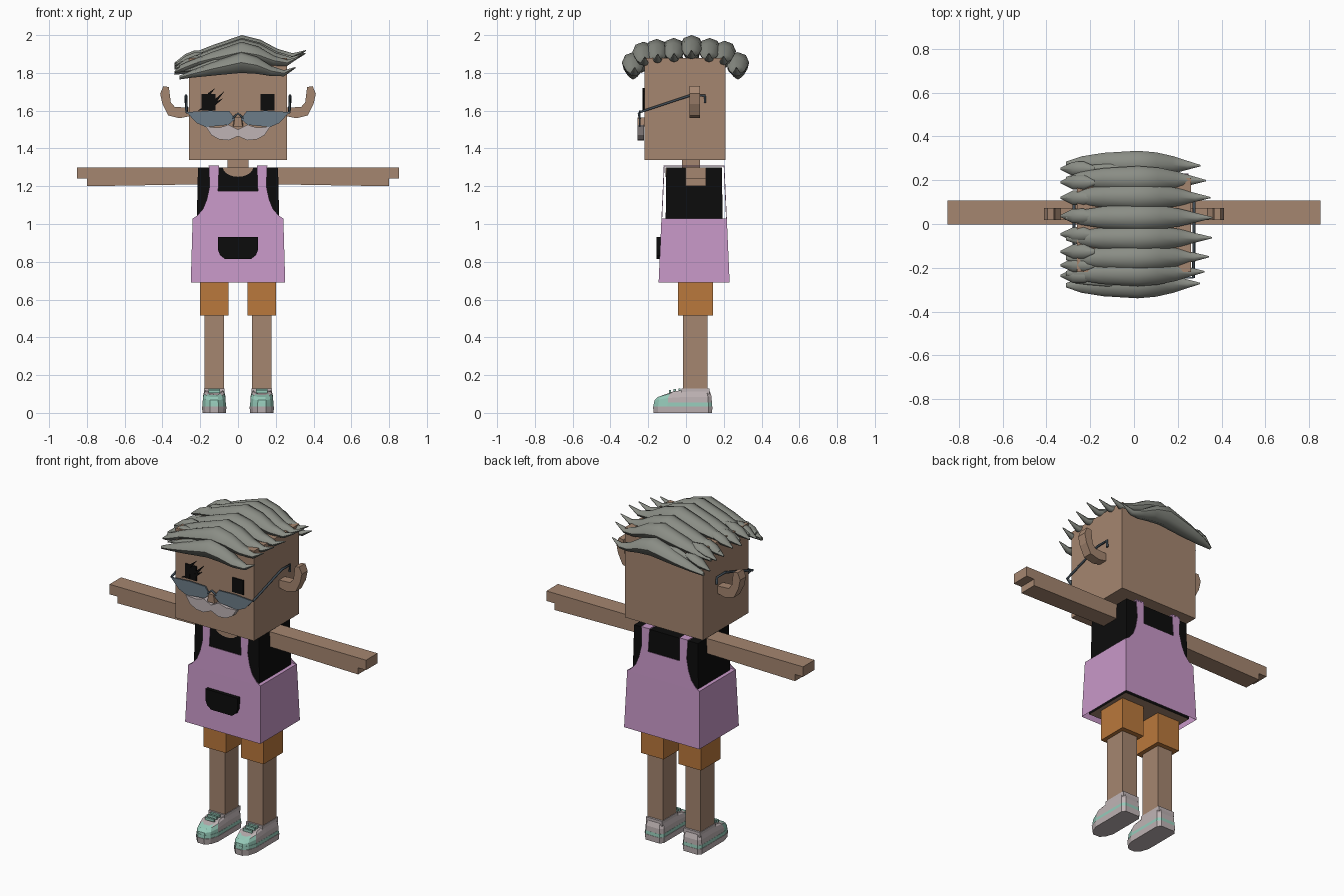
import bpy, bmesh, math
from mathutils import Vector

if "Cube" in bpy.data.objects:
    bpy.data.objects.remove(bpy.data.objects["Cube"], do_unlink=True)


def material(name, hexcode):
    srgb = [int(hexcode[i:i + 2], 16) / 255 for i in (0, 2, 4)]
    col = [c / 12.92 if c < 0.04 else ((c + 0.055) / 1.055) ** 2.4 for c in srgb] + [1]
    m = bpy.data.materials.new(name)
    m.use_nodes = True
    m.diffuse_color = col
    m.node_tree.nodes["Principled BSDF"].inputs["Base Color"].default_value = col
    return m


skin = material("skin", "A58670")
black = material("black", "0C0C0C")
lilac = material("lilac", "C898C8")
orange = material("orange", "BA783C")
grey_hair = material("grey hair", "8A8D85")
pale = material("pale grey", "BFB4B5")
teal = material("teal", "96CBBA")
glass = material("blue grey lens", "6C7C88")
frame = material("dark frame", "404B54")


def loft(name, rings, mats, rule=None, smooth=False):
    """Skin a list of equal rings and cap both ends."""
    bm = bmesh.new()
    vs = [[bm.verts.new(p) for p in r] for r in rings]
    n = len(rings[0])
    for a, b in zip(vs, vs[1:]):
        for i in range(n):
            j = (i + 1) % n
            bm.faces.new((a[i], a[j], b[j], b[i]))
    bm.faces.new(vs[0])
    bm.faces.new(vs[-1])
    bmesh.ops.recalc_face_normals(bm, faces=bm.faces)
    if rule:
        for f in bm.faces:
            f.material_index = rule(f)
    me = bpy.data.meshes.new(name)
    bm.to_mesh(me)
    bm.free()
    ob = bpy.data.objects.new(name, me)
    bpy.context.collection.objects.link(ob)
    for m in mats if isinstance(mats, list) else [mats]:
        me.materials.append(m)
    if smooth:
        bpy.ops.object.select_all(action='DESELECT')
        ob.select_set(True)
        bpy.context.view_layer.objects.active = ob
        bpy.ops.object.shade_smooth_by_angle(angle=math.radians(50))
    return ob


def rect(x0, x1, y0, y1, z):
    return [(x0, y0, z), (x1, y0, z), (x1, y1, z), (x0, y1, z)]


def box(name, x, y, z, mat):
    return loft(name, [rect(*x, *y, h) for h in z], mat)


def panel(name, pts, y0, y1, mat, slope=0.0, z0=0.0):
    """Extrude an x-z outline along y, optionally leaning with height."""
    return loft(name, [[(x, y + slope * (z - z0), z) for x, z in pts] for y in (y0, y1)], mat)


def mirrored(pts):
    return pts + [(-x, z) for x, z in reversed(pts) if x != 0]


def wire(name, pts, radius, mat):
    cu = bpy.data.curves.new(name, 'CURVE')
    cu.dimensions = '3D'
    cu.bevel_depth, cu.bevel_resolution, cu.use_fill_caps = radius, 1, True
    sp = cu.splines.new('POLY')
    sp.points.add(len(pts) - 1)
    for p, co in zip(sp.points, pts):
        p.co = (*co, 1)
    cu.materials.append(mat)
    bpy.context.collection.objects.link(bpy.data.objects.new(name, cu))


# Head, neck and torso
MID = 0.043
box("head", (-0.26, 0.26), (-0.22, 0.21), (1.34, 1.88), skin)
box("neck", (-0.055, 0.055), (-0.02, 0.075), (1.28, 1.36), skin)
loft("torso", [rect(-0.225, 0.225, MID - 0.155, MID + 0.155, 0.7),
               rect(-0.212, 0.212, MID - 0.147, MID + 0.147, 1.3)],
     [black, skin], lambda f: int(f.normal.z < -0.9))
neckline = [(0.08 * math.cos(a), 1.3 + 0.05 * math.sin(a))
            for a in [math.pi * (1 + i / 10) for i in range(11)]]
panel("neckline", neckline, -0.109, -0.1, skin)

# Apron: flared skirt with an open hem, bibs, straps and pocket
skirt = loft("apron_skirt", [rect(-0.25, 0.25, MID - 0.188, MID + 0.188, 0.69),
                             rect(-0.24, 0.24, MID - 0.173, MID + 0.173, 1.03)], lilac)
bm = bmesh.new()
bm.from_mesh(skirt.data)
bmesh.ops.delete(bm, geom=[f for f in bm.faces if f.normal.z < -0.9], context='FACES_ONLY')
bm.to_mesh(skirt.data)
bm.free()
bib = mirrored([(0.105, 1.175), (0.1, 1.31), (0.155, 1.31), (0.15, 1.2),
                (0.165, 1.13), (0.185, 1.08), (0.215, 1.045), (0.238, 1.03)])
panel("front_bib", bib, MID - 0.173, MID - 0.169, lilac, 0.045, 1.03)
panel("back_bib", bib, MID + 0.173, MID + 0.169, lilac, -0.045, 1.03)
pocket = mirrored([(0.107, 0.93), (0.107, 0.865), (0.095, 0.835), (0.07, 0.815)])
panel("apron_pocket", pocket, -0.157, -0.12, black)

# Eyes with lashes on one side
for side, s in (("right", -1), ("left", 1)):
    box(side + "_eye", sorted((s * 0.12, s * 0.193)), (-0.226, -0.218), (1.6, 1.687), black)
for root, tip in (((-0.12, 1.65), (-0.07, 1.705)), ((-0.13, 1.63), (-0.08, 1.665)),
                  ((-0.16, 1.62), (-0.215, 1.6)), ((-0.16, 1.68), (-0.12, 1.72))):
    panel("eyelash", [(root[0], root[1] - 0.012), tip, (root[0], root[1] + 0.012)],
          -0.23, -0.221, black)

# Nose, moustache and half-moon spectacles
loft("nose", [[(s * x, y, z) for s, z in ((-1, 1.515), (1, 1.515), (0.7, 1.565), (-0.7, 1.565))]
              for x, y in ((0.03, -0.2), (0.024, -0.257))], skin)
panel("moustache", mirrored([(0, 1.5), (0.05, 1.525), (0.1, 1.51), (0.17, 1.515), (0.14, 1.47),
                             (0.1, 1.448), (0.05, 1.443), (0, 1.465)]), -0.256, -0.222, pale)
wire("glasses_bridge", [(-0.03, -0.245, 1.56), (0, -0.25, 1.585), (0.03, -0.245, 1.56)], 0.006, frame)

lens = [(0.015, 1.555), (0.045, 1.597), (0.15, 1.6), (0.272, 1.592),
        (0.22, 1.535), (0.17, 1.513), (0.05, 1.525)]
ear = [(0.25, 1.572), (0.31, 1.56), (0.37, 1.575), (0.4, 1.635), (0.412, 1.69), (0.395, 1.73),
       (0.366, 1.725), (0.356, 1.645), (0.335, 1.62), (0.25, 1.615)]
arm = [(0.2, 1.3), (0.853, 1.3), (0.853, 1.24), (0.8, 1.24), (0.8, 1.2), (0.2, 1.21)]


def shoe_outline(s, cx, z, wide, shrink, instep=0):
    """Plan outline with rounded toe; instep raises points toward the ankle."""
    pts = []
    for x, y in ((-1, 0.12), (-1, 0), (-1, -0.1), (-0.75, -0.15), (-0.35, -0.175), (0.35, -0.175),
                 (0.75, -0.15), (1, -0.1), (1, 0), (1, 0.12), (0.75, 0.14), (-0.75, 0.14)):
        lift = instep * min(1, max(0, (y + 0.19) / 0.13))
        pts.append((s * (cx + x * wide), (y - 0.03) * shrink + 0.03, z + lift))
    return pts


for side, s in (("right", -1), ("left", 1)):
    flip = lambda pts: [(s * x, z) for x, z in pts]
    panel(side + "_lens", flip(lens), -0.249, -0.241, glass)
    wire(side + "_glasses_arm", [(s * 0.272, -0.245, 1.592), (s * 0.275, 0.02, 1.68),
                                 (s * 0.275, 0.1, 1.68), (s * 0.275, 0.1, 1.64)], 0.007, frame)
    panel(side + "_ear", flip(ear), 0.018, 0.074, skin)
    panel(side + "_arm", flip(arm), -0.002, 0.107, skin)
    box(side + "_strap_top", sorted((s * 0.1, s * 0.155)), (MID - 0.162, MID + 0.162),
        (1.304, 1.311), lilac)
    # Shorts, leg and trainer
    box(side + "_shorts_leg", sorted((s * 0.05, s * 0.2)), (-0.043, 0.142), (0.515, 0.72), orange)
    box(side + "_leg", sorted((s * 0.075, s * 0.177)), (-0.016, 0.113), (0.1, 0.55), skin)
    c = 0.126
    loft(side + "_shoe_sole", [shoe_outline(s, c, 0, 0.062, 0.98), shoe_outline(s, c, 0.035, 0.065, 1)], pale)
    loft(side + "_shoe_band", [shoe_outline(s, c, 0.035, 0.063, 0.985),
                               shoe_outline(s, c, 0.055, 0.062, 0.975)], teal)
    loft(side + "_shoe_upper", [shoe_outline(s, c, 0.055, 0.061, 0.97),
                                shoe_outline(s, c, 0.065, 0.06, 0.96, 0.02),
                                shoe_outline(s, c, 0.08, 0.054, 0.88, 0.032),
                                shoe_outline(s, c, 0.09, 0.046, 0.74, 0.034)],
         [pale, teal],
         lambda f: int(f.calc_center_median().y < -0.11 and f.normal.z < 0.95))
    for y, z in ((-0.085, 0.118), (-0.06, 0.124), (-0.035, 0.126)):
        box(side + "_lace", sorted((s * (c - 0.03), s * (c + 0.03))), (y - 0.006, y + 0.006),
            (z - 0.012, z + 0.003), teal)
    box(side + "_shoe_collar", sorted((s * (c - 0.054), s * (c + 0.054))), (-0.025, 0.125),
        (0.1, 0.13), pale)


# Swept hair: leaf-shaped locks running across the head
def lock(name, y, stations, drop, tip_shift):
    rings = []
    for x, z, w, t in stations:
        lean = tip_shift * max(0, x) * 2
        ring = []
        for i in range(8):
            a = math.tau * i / 8
            # crest is narrower than the belly, leaving a soft ridge
            ring.append((x, y + lean + w * math.cos(a), z - drop + t * math.sin(a)))
        rings.append(ring)
    loft(name, rings, grey_hair, smooth=True)


long_lock = [(-0.31, 1.865, 0.01, 0.01), (-0.24, 1.885, 0.034, 0.02), (-0.14, 1.91, 0.05, 0.035),
             (0.02, 1.945, 0.06, 0.055), (0.12, 1.93, 0.055, 0.045), (0.21, 1.9, 0.04, 0.027),
             (0.29, 1.888, 0.02, 0.016), (0.36, 1.918, 0.003, 0.003)]
short_lock = [(-0.18, 1.905, 0.012, 0.012), (-0.23, 1.895, 0.034, 0.024),
              (-0.28, 1.875, 0.032, 0.024), (-0.335, 1.85, 0.005, 0.005)]
rows = [(-0.28, 0.09), (-0.225, 0.035), (-0.155, 0.02), (-0.065, 0.015),
        (0.03, 0), (0.125, 0.015), (0.205, 0.03), (0.275, 0.09)]
for i, (y, drop) in enumerate(rows):
    reach = 1 - 0.16 * (abs(y) / 0.28) ** 2
    lock("hair_lock_%d" % (i + 1), y,
         [(x * reach if x > 0 else x, z, w, t) for x, z, w, t in long_lock], drop, -0.05 * y)
    lock("hair_fringe_%d" % (i + 1), y * 0.88 + 0.01, short_lock, drop * 0.5 + 0.01 * (i % 2), 0)
# Drooping locks at the front and back edges
for name, y in (("front", -0.265), ("back", 0.255)):
    lock(name + "_hair_droop", y, [(-0.28, 1.81, 0.004, 0.004), (-0.12, 1.85, 0.025, 0.025),
                                   (0.05, 1.845, 0.03, 0.03), (0.16, 1.82, 0.02, 0.018),
                                   (0.21, 1.785, 0.003, 0.003)], 0, 0)
